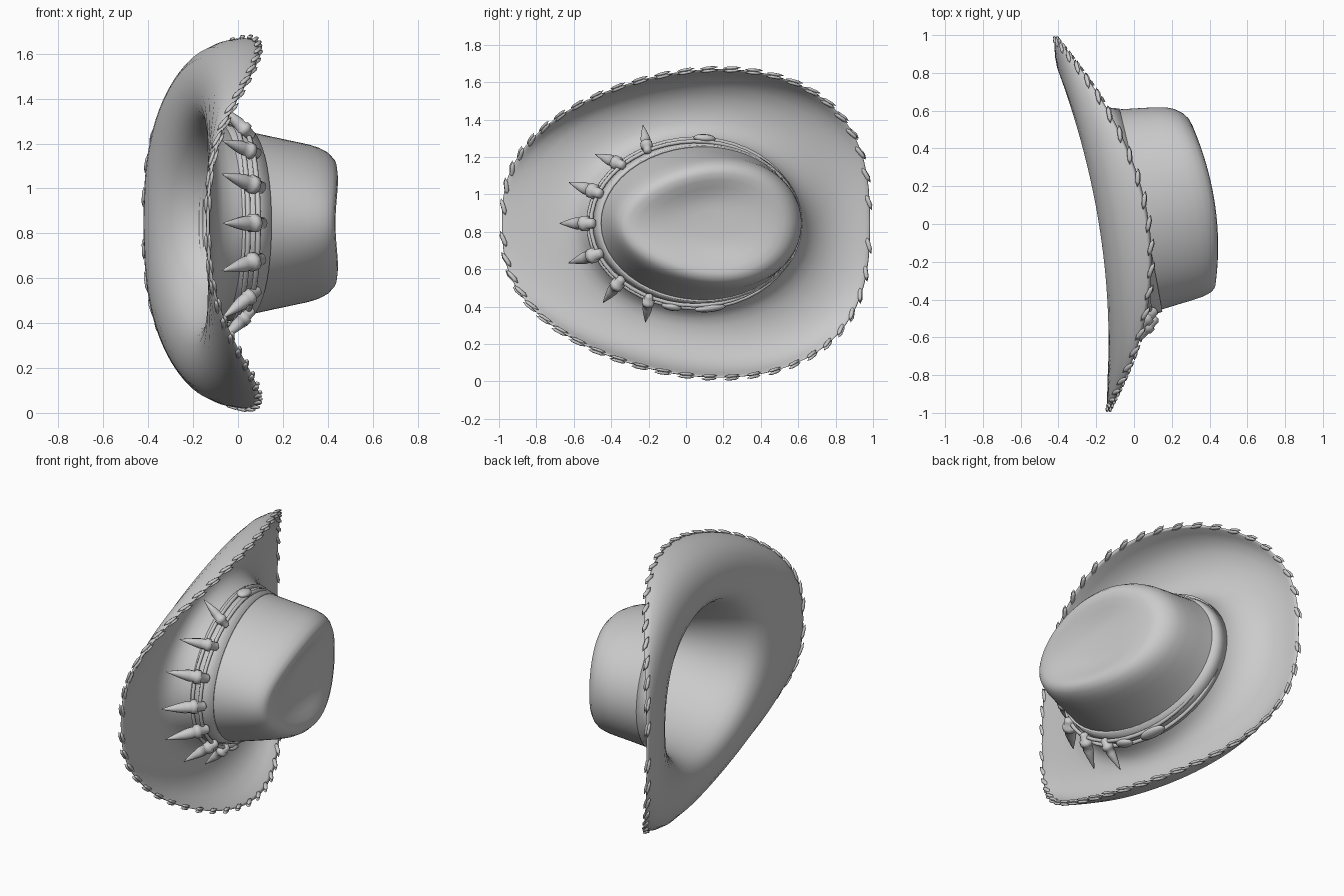
import bpy, bmesh
from math import sin, cos, pi, radians, copysign
from mathutils import Vector, Matrix

cube = bpy.data.objects.get("Cube")
if cube:
    bpy.data.objects.remove(cube)

felt = bpy.data.materials.new("plain_grey")
felt.use_nodes = True
GREY = (0.6, 0.6, 0.6, 1)
felt.diffuse_color = GREY
felt.node_tree.nodes["Principled BSDF"].inputs["Base Color"].default_value = GREY


def finish(name, bm):
    mesh = bpy.data.meshes.new(name)
    bmesh.ops.recalc_face_normals(bm, faces=bm.faces)
    for f in bm.faces:
        f.smooth = True
    bm.to_mesh(mesh)
    bm.free()
    obj = bpy.data.objects.new(name, mesh)
    mesh.materials.append(felt)
    bpy.context.collection.objects.link(obj)
    return obj


def oval(t, cy, ry, rz, taper, x0, xc, xs, power=1):
    """Point on an egg-shaped ring: the x height varies by angle."""
    c, s = cos(t), sin(t)
    wide = copysign(abs(s) ** power, s)
    return Vector((x0 + xc * c + xs * s * s, cy + ry * c,
                   0.845 + rz * wide * (1 + taper * c)))


def loft(bm, rings):
    """Join successive oval rings with quads and return the vertex loops."""
    loops = [[bm.verts.new(oval(2 * pi * i / SEGS, *r)) for i in range(SEGS)]
             for r in rings]
    for a, b in zip(loops, loops[1:]):
        for i in range(SEGS):
            j = (i + 1) % SEGS
            bm.faces.new((a[i], a[j], b[j], b[i]))
    return loops


def thicken(obj, amount):
    thick = obj.modifiers.new("thickness", 'SOLIDIFY')
    thick.thickness = amount
    thick.offset = 0


RIM = (0, 0.99, 0.815, 0.15, -0.275, -0.14, 0.365, 0.75)
CORD = (0.04, 0.555, 0.445, 0.02, -0.035, -0.105, 0.02)
SEGS = 48

# Hat shell: rings from the brim edge in to the dented crown top
rings = [
    RIM,
    (0.0, 0.94, 0.785, 0.14, -0.275, -0.14, 0.19, 0.76),
    (0.02, 0.81, 0.665, 0.11, -0.268, -0.138, 0.09, 0.83),
    (0.04, 0.68, 0.54, 0.06, -0.24, -0.115, 0.05, 0.95),
    (0.045, 0.595, 0.47, 0.02, -0.175, -0.095, 0.015),
    (0.055, 0.55, 0.43, 0.02, -0.08, -0.1, 0.0),
    (0.075, 0.52, 0.403, 0.02, 0.02, -0.115, 0.01),
    (0.112, 0.503, 0.35, 0.1, 0.23, -0.1, 0.05),
    (0.12, 0.488, 0.333, 0.15, 0.3, -0.085, 0.06),
    (0.11, 0.45, 0.29, 0.2, 0.36, -0.07, 0.07),
    (0.11, 0.37, 0.235, 0.2, 0.37, -0.055, 0.045),
    (0.12, 0.24, 0.15, 0.15, 0.36, -0.03, 0.0),
    (0.13, 0.1, 0.07, 0.0, 0.35, -0.01, 0.0),
]
bm = bmesh.new()
bm.faces.new(loft(bm, rings)[-1])
hat = finish("hat_shell", bm)
thicken(hat, 0.018)
smooth = hat.modifiers.new("rounding", 'SUBSURF')
smooth.levels = smooth.render_levels = 1

# Thin band round the foot of the crown
bm = bmesh.new()
loft(bm, [(0.055, 0.56, 0.438, 0.02, -0.08, -0.1, 0.0),
          (0.073, 0.532, 0.413, 0.02, 0.035, -0.113, 0.01)])
thicken(finish("hat_band", bm), 0.012)


def frame(at, along, out):
    """Matrix with local z along a direction and local x facing outward."""
    z = along.normalized()
    y = z.cross(out).normalized()
    x = y.cross(z)
    m = Matrix((x, y, z)).transposed().to_4x4()
    m.translation = at
    return m


def tangent(t, ring):
    return (oval(t + 0.02, *ring) - oval(t - 0.02, *ring)).normalized()


# Slanted lacing stitches wrapped round the brim edge
bm = bmesh.new()
STITCHES = 50
for i in range(STITCHES):
    t = 2 * pi * (i + 0.5) / STITCHES
    p = oval(t, *RIM)
    inward = (oval(t, *rings[1]) - p).normalized()
    normal = tangent(t, RIM).cross(inward).normalized()
    for side in (-1, 1):
        at = p + normal * 0.008 * side + inward * 0.012
        along = tangent(t, RIM) + inward * 0.35
        m = frame(at, along, normal)
        bmesh.ops.create_icosphere(
            bm, subdivisions=1, radius=1,
            matrix=m @ Matrix.Diagonal((0.009, 0.014, 0.05, 1)))
finish("brim_lacing", bm)


# Cords tied round the crown
def cord(name, dx, grow, radius):
    curve = bpy.data.curves.new(name, 'CURVE')
    curve.dimensions = '3D'
    curve.bevel_depth = radius
    curve.bevel_resolution = 1
    line = curve.splines.new('POLY')
    line.points.add(SEGS - 1)
    for i, pt in enumerate(line.points):
        t = 2 * pi * i / SEGS
        p = oval(t, *CORD) + Vector((dx, cos(t) * grow, sin(t) * grow))
        pt.co = (*p, 1)
    line.use_cyclic_u = True
    curve.materials.append(felt)
    obj = bpy.data.objects.new(name, curve)
    bpy.context.collection.objects.link(obj)


cord("lower_cord", -0.025, 0.008, 0.012)
cord("upper_cord", 0.02, -0.006, 0.012)


# Hanging teeth: a knob, a binding collar and a tapered point
def add_tooth(bm, m, profile, sides=10):
    made = [[bm.verts.new(m @ Vector((r * cos(2 * pi * k / sides),
                                      r * sin(2 * pi * k / sides), h)))
             for k in range(sides)] for h, r in profile]
    for a, b in zip(made, made[1:]):
        for k in range(sides):
            n = (k + 1) % sides
            bm.faces.new((a[k], a[n], b[n], b[k]))
    bm.faces.new(made[0])
    bm.faces.new(made[-1])


TOOTH = [(-0.055, 0.014), (-0.045, 0.027), (-0.005, 0.03), (0, 0.042),
         (0.03, 0.042), (0.035, 0.033), (0.07, 0.034), (0.12, 0.024),
         (0.175, 0.01), (0.205, 0.002)]
bm = bmesh.new()
for place, aim, size in ((116, 100, 0.8), (135, 158, 0.9), (158, 160, 1),
                         (180, 180, 1), (202, 197, 1), (225, 232, 0.9),
                         (245, 262, 0.8)):
    t, a = radians(place), radians(aim)
    at = oval(t, *CORD) + Vector((0.01, cos(t) * 0.015, sin(t) * 0.015))
    m = frame(at, Vector((-1, cos(a), sin(a))), Vector((1, 0, 0)))
    add_tooth(bm, m @ Matrix.Scale(size, 4), TOOTH)
finish("hanging_teeth", bm)

# Flat oval beads on both sides of the crown
bm = bmesh.new()
for deg, length in ((84, 0.06), (258, 0.055), (279, 0.085)):
    t = radians(deg)
    out = Vector((0, cos(t), sin(t)))
    m = frame(oval(t, *CORD) + out * 0.012, tangent(t, CORD), out)
    bmesh.ops.create_uvsphere(
        bm, u_segments=12, v_segments=8, radius=1,
        matrix=m @ Matrix.Diagonal((0.022, 0.04, length, 1)))
finish("oval_beads", bm)
